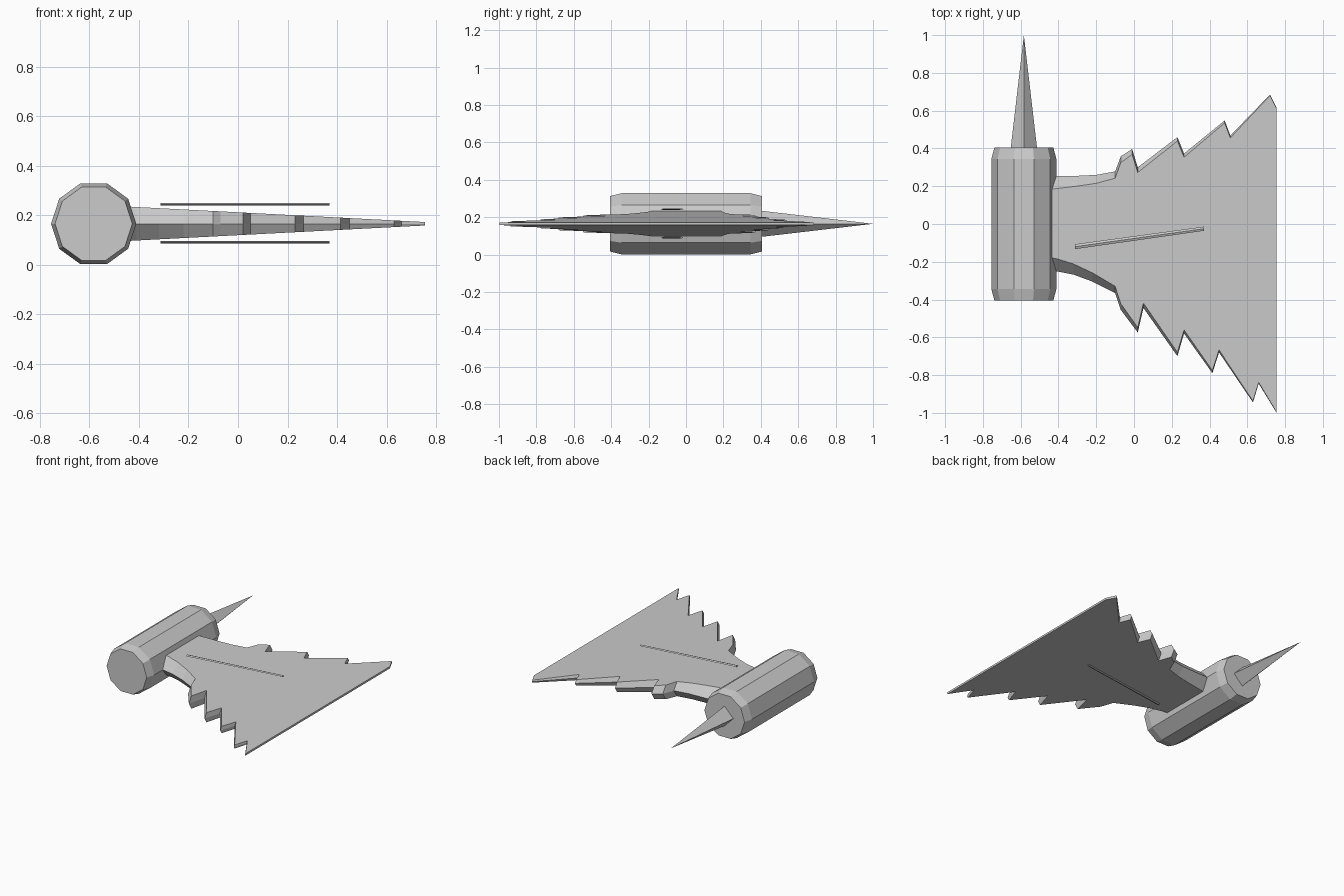
import bpy
import bmesh
from math import cos, sin, pi
from mathutils import Matrix, Vector

cube = bpy.data.objects.get("Cube")
if cube:
    bpy.data.objects.remove(cube, do_unlink=True)

MID_Z = 0.165
DRUM_X = -0.583

steel = bpy.data.materials.new("steel_grey")
steel.use_nodes = True
steel.diffuse_color = (0.6, 0.6, 0.6, 1)
bsdf = next(n for n in steel.node_tree.nodes if n.type == "BSDF_PRINCIPLED")
bsdf.inputs["Base Color"].default_value = steel.diffuse_color


def finish(name, bm):
    bmesh.ops.recalc_face_normals(bm, faces=bm.faces[:])
    mesh = bpy.data.meshes.new(name)
    bm.to_mesh(mesh)
    bm.free()
    mesh.materials.append(steel)
    obj = bpy.data.objects.new(name, mesh)
    bpy.context.collection.objects.link(obj)
    return obj


def loft(name, rings):
    """Skin closed rings of points and cap both ends."""
    bm = bmesh.new()
    loops = [[bm.verts.new(p) for p in ring] for ring in rings]
    count = len(loops[0])
    for a, b in zip(loops, loops[1:]):
        for i in range(count):
            j = (i + 1) % count
            bm.faces.new((a[i], a[j], b[j], b[i]))
    bm.faces.new(loops[0])
    bm.faces.new(loops[-1])
    return finish(name, bm)


# Ten-sided drum lying along y, with chamfered ends
def drum_ring(y, radius, sides=10):
    angles = [2 * pi * i / sides for i in range(sides)]
    return [(DRUM_X + radius * cos(a), y, MID_Z + radius * sin(a)) for a in angles]


loft("drum", [drum_ring(y, r) for y, r in
              ((-0.405, 0.156), (-0.345, 0.172), (0.345, 0.172), (0.405, 0.156))])

# Four-sided spike on the back of the drum
bm = bmesh.new()
bmesh.ops.create_cone(bm, cap_ends=True, segments=4, radius1=0.07, radius2=0, depth=0.6)
turn = Matrix.Rotation(-pi / 2, 4, "X")
bmesh.ops.transform(bm, verts=bm.verts[:],
                    matrix=Matrix.Translation((DRUM_X, 0.7, MID_Z)) @ turn)
finish("back_spike", bm)

# Toothed blade: tapering wedge whose edges bevel to a central ridge
front_edge = [(-0.45, -0.247), (-0.41, -0.25), (-0.32, -0.268), (-0.22, -0.305),
              (-0.1, -0.365), (-0.07, -0.455), (0.02, -0.575), (0.05, -0.445),
              (0.23, -0.7), (0.265, -0.58), (0.415, -0.79), (0.45, -0.68),
              (0.63, -0.945), (0.66, -0.845), (0.755, -1)]
back_edge = [(0.755, 0.615), (0.72, 0.685), (0.51, 0.468), (0.48, 0.548),
             (0.265, 0.373), (0.23, 0.46), (0.02, 0.3), (-0.01, 0.397),
             (-0.07, 0.358), (-0.1, 0.278), (-0.2, 0.26), (-0.3, 0.255),
             (-0.41, 0.254), (-0.45, 0.253)]


def half_thickness(x):
    return 0.007 + (0.755 - x) * 0.052


def blade_ring(side):
    ring = []
    for x, y in front_edge + back_edge:
        h = half_thickness(x)
        inset = abs(side) * h * (0.6 + 0.4 * max(0, -x) / 0.43)
        ring.append((x, y + inset if y < 0 else y - inset, MID_Z + side * h))
    return ring


loft("blade", [blade_ring(s) for s in (-1, 0, 1)])

# Thin slanted bars above and below the blade
for name, z in (("upper_bar", 0.243), ("lower_bar", 0.091)):
    rings = []
    for x, y, width in ((-0.313, -0.12, 0.013), (0.37, -0.025, 0.011)):
        centre = Vector((x, y, z))
        rings.append([centre + Vector(o) for o in
                      ((0, -width, 0), (0, 0, 0.005), (0, width, 0), (0, 0, -0.005))])
    loft(name, rings)
